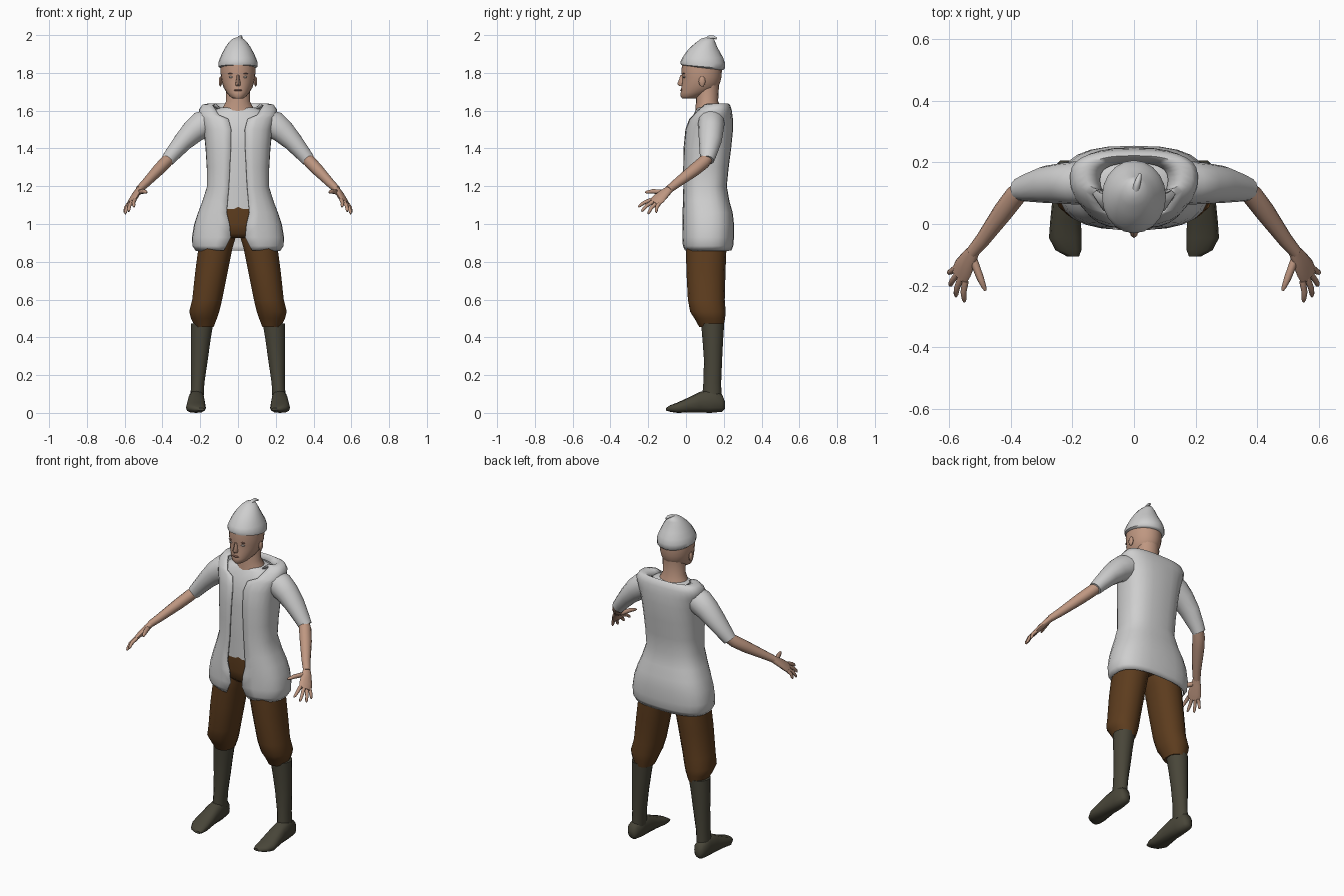
import bpy, bmesh, math
from mathutils import Vector


def material(name, rgb):
    m = bpy.data.materials.new(name)
    m.diffuse_color = (*rgb, 1)
    return m


CLOTH = material("pale grey cloth", (0.62, 0.62, 0.62))
SKIN = material("skin", (0.52, 0.31, 0.22))
BROWN = material("brown trousers", (0.11, 0.046, 0.013))
BOOT = material("dark olive leather", (0.066, 0.061, 0.041))
LIP = material("lip and brow tone", (0.27, 0.13, 0.095))
EYE = material("eye grey", (0.36, 0.31, 0.28))


def loft(name, rings, mat, closed=True, mirror=False, thick=0, angle=50):
    """Skin a list of equal-length point rings."""
    bm = bmesh.new()
    vs = [[bm.verts.new(p) for p in r] for r in rings]
    n = len(rings[0])
    for a, b in zip(vs, vs[1:]):
        for i in range(n if closed else n - 1):
            j = (i + 1) % n
            bm.faces.new((a[i], a[j], b[j], b[i]))
    if closed:
        bm.faces.new(vs[0])
        bm.faces.new(vs[-1])
    bmesh.ops.recalc_face_normals(bm, faces=bm.faces)
    me = bpy.data.meshes.new(name)
    bm.to_mesh(me)
    bm.free()
    me.materials.append(mat)
    me.shade_smooth()
    me.set_sharp_from_angle(angle=math.radians(angle))
    ob = bpy.data.objects.new(name, me)
    bpy.context.collection.objects.link(ob)
    if mirror:
        ob.modifiers.new("mirror", 'MIRROR').use_clip = True
    if thick:
        s = ob.modifiers.new("thickness", 'SOLIDIFY')
        s.thickness, s.offset = thick, 0
    return ob


def spow(v, p):
    return math.copysign(abs(v) ** p, v)


def flat_ring(z, w, yf, yb, cx=0, n=18, p=1.0, tilt=0):
    """Horizontal ring from half width and front/back y; tilt lifts the front."""
    c, d = (yf + yb) / 2, (yb - yf) / 2
    out = []
    for i in range(n):
        a = math.tau * i / n
        k = spow(math.cos(a), p)
        out.append((cx + w * spow(math.sin(a), p), c - d * k, z + tilt * k))
    return out


def tube(name, path, mat, side=(0, 1, 0), n=12, mirror=True):
    """Limb along (point, radius along side, radius across)."""
    pts = [Vector(p) for p, _, _ in path]
    rings = []
    for i, (_, ru, rv) in enumerate(path):
        t = (pts[min(i + 1, len(pts) - 1)] - pts[max(i - 1, 0)]).normalized()
        u = Vector(side)
        u = (u - t * u.dot(t)).normalized()
        v = t.cross(u)
        rings.append([pts[i] + u * ru * math.cos(math.tau * k / n)
                      + v * rv * math.sin(math.tau * k / n) for k in range(n)])
    return loft(name, rings, mat, mirror=mirror)


def blob(name, c, r, mat, mirror=False):
    rings = []
    for k in (-.95, -.6, 0, .6, .95):
        s = math.sqrt(1 - k * k)
        rings.append(flat_ring(c[2] + k * r[2], r[0] * s, c[1] - r[1] * s,
                               c[1] + r[1] * s, cx=c[0], n=10))
    return loft(name, rings, mat, mirror=mirror)


# Vest: open-fronted half shell (z, front gap, half width, front y, back y)
vest = [(.86, .075, .222, -.004, .236), (.885, .06, .238, -.014, .246),
        (.93, .038, .24, -.016, .25), (1.0, .045, .228, -.016, .25),
        (1.06, .06, .208, -.016, .243), (1.12, .055, .185, -.014, .226),
        (1.2, .048, .16, -.012, .212), (1.3, .043, .162, -.012, .222),
        (1.4, .038, .168, -.01, .235), (1.5, .036, .178, .0, .245),
        (1.555, .05, .194, .02, .244), (1.575, .1, .201, .035, .242),
        (1.603, .118, .204, .06, .238), (1.628, .135, .187, .085, .23),
        (1.635, .12, .155, .095, .222), (1.612, .092, .112, .08, .2)]
P = 0.75
rings = []
for z, gap, w, yf, yb in vest:
    a0 = math.asin((gap / w) ** (1 / P))
    c, d = (yf + yb) / 2, (yb - yf) / 2
    ring = []
    for i in range(13):
        a = a0 + (math.pi - a0) * i / 12
        x = 0 if i == 12 else w * spow(math.sin(a), P)
        ring.append((x, c - d * spow(math.cos(a), P), z))
    rings.append(ring)
loft("vest", rings, CLOTH, closed=False, mirror=True, thick=.008, angle=60)

# Shirt body and short sleeves
shirt = [(1.08, .15, .0, .19), (1.2, .142, .0, .19), (1.4, .152, .0, .212),
         (1.5, .162, .01, .22), (1.56, .165, .03, .218), (1.6, .135, .05, .205),
         (1.617, .09, .06, .19)]
loft("shirt", [flat_ring(*r, p=.8) for r in shirt], CLOTH)
tube("sleeve", [((.12, .135, 1.56), .07, .06), ((.19, .133, 1.525), .07, .075),
                ((.235, .132, 1.492), .066, .066), ((.29, .128, 1.437), .06, .053),
                ((.345, .118, 1.372), .046, .042), ((.372, .112, 1.338), .037, .037)],
     CLOTH, n=14)

# Trousers: hips and baggy legs (z, half width, front y, back y, centre x)
hips = [(1.09, .145, .0, .19), (1.0, .175, -.002, .205), (.95, .17, .005, .21),
        (.925, .12, .03, .19)]
loft("trouser_hips", [flat_ring(*r, p=.85) for r in hips], BROWN)
leg = [(1.0, .09, .005, .2, .092), (.93, .098, .0, .212, .108),
       (.87, .092, .0, .214, .12), (.75, .088, .002, .209, .14),
       (.6, .081, .01, .205, .163), (.535, .081, .022, .21, .179),
       (.5, .07, .045, .207, .18), (.455, .05, .07, .198, .178)]
loft("trouser_leg", [flat_ring(*r, n=14, p=.9) for r in leg], BROWN, mirror=True)

# Boots: shaft, then foot lofted heel to toe
shaft = [(.472, .06, .08, .202, .19), (.38, .053, .088, .196, .198),
         (.28, .046, .095, .191, .205), (.16, .036, .092, .186, .213),
         (.08, .036, .085, .188, .217)]
loft("boot_shaft", [flat_ring(*r, n=14) for r in shaft], BOOT, mirror=True)
# (y, centre x, half width, bottom, top)
foot = [(.206, .222, .018, .022, .06), (.19, .222, .034, .006, .1),
        (.13, .22, .04, .0, .125), (.07, .221, .045, .002, .11),
        (.01, .222, .05, .002, .08), (-.045, .223, .053, .0, .055),
        (-.085, .213, .042, .006, .04), (-.105, .198, .02, .012, .026)]
rings = []
for y, cx, w, z0, z1 in foot:
    rings.append([(cx + w * spow(math.cos(math.tau * i / 12), .8), y,
                   (z0 + z1) / 2 + (z1 - z0) / 2 * spow(math.sin(math.tau * i / 12), .8))
                  for i in range(12)])
loft("boot_foot", rings, BOOT, mirror=True)

# Forearm, palm and fingers
tube("forearm", [((.352, .122, 1.36), .03, .03), ((.385, .092, 1.325), .035, .033),
                 ((.425, .04, 1.283), .034, .031), ((.49, -.05, 1.215), .025, .023),
                 ((.525, -.092, 1.182), .021, .019)], SKIN)
ACROSS = (.5, .82, -.25)
tube("palm", [((.518, -.083, 1.188), .02, .018), ((.535, -.11, 1.165), .03, .017),
              ((.555, -.145, 1.133), .039, .015), ((.568, -.17, 1.112), .036, .011)],
     SKIN, side=ACROSS)
digits = {"index_finger": ((.547, -.185, 1.128), (.55, -.252, 1.09)),
          "middle_finger": ((.562, -.175, 1.118), (.578, -.235, 1.066)),
          "ring_finger": ((.572, -.16, 1.108), (.597, -.2, 1.053)),
          "little_finger": ((.578, -.143, 1.108), (.601, -.158, 1.06)),
          "thumb": ((.522, -.115, 1.17), (.482, -.216, 1.167))}
for name, (base, tip) in digits.items():
    a, b = Vector(base), Vector(tip)
    bend = Vector((-.004, -.012, .004)) if name == "thumb" else Vector((.005, -.004, .004))
    f = 1.25 if name == "thumb" else 1
    tube(name, [(a, .011 * f, .011 * f), (a.lerp(b, .5) + bend, .0095 * f, .0095 * f),
                (a.lerp(b, .85) + bend * .4, .008, .008), (b, .004, .004)],
         SKIN, side=ACROSS, n=8)

# Neck and head
neck = [(1.56, .105, .045, .2), (1.61, .085, .05, .187), (1.65, .064, .053, .17),
        (1.74, .064, .055, .175)]
loft("neck", [flat_ring(*r) for r in neck], SKIN)
head = [(1.664, .026, -.02, .05), (1.675, .043, -.028, .08), (1.695, .06, -.028, .13),
        (1.72, .075, -.025, .168), (1.75, .085, -.022, .181), (1.775, .09, -.02, .187),
        (1.81, .093, -.025, .19), (1.86, .09, -.018, .188)]
loft("head", [flat_ring(*r, n=20) for r in head], SKIN)
nose = [(1.79, .008, -.029, .01), (1.765, .01, -.037, .01), (1.742, .015, -.046, .01),
        (1.731, .013, -.036, .01)]
loft("nose", [flat_ring(*r, n=8) for r in nose], SKIN)
blob("ear", (.093, .085, 1.755), (.009, .018, .028), SKIN, True)
blob("eye", (.036, -.008, 1.778), (.014, .008, .006), EYE, True)
blob("eyebrow", (.036, -.011, 1.796), (.02, .007, .003), LIP, True)
blob("lips", (0, -.021, 1.708), (.023, .01, .006), LIP)

# Soft pointed cap with a curled tip (z, half width, front y, back y, tilt)
cap = [(1.826, .094, -.012, .196, .012), (1.833, .104, -.027, .206, .01),
       (1.855, .104, -.03, .207, .004), (1.88, .095, -.019, .197, 0),
       (1.91, .081, .0, .18, 0), (1.94, .064, .028, .164, 0),
       (1.965, .046, .058, .154, 0), (1.982, .026, .082, .147, 0),
       (1.988, .008, .105, .13, 0)]
loft("cap", [flat_ring(z, w, f, b, n=20, tilt=t) for z, w, f, b, t in cap], CLOTH)
tube("cap_tip", [((.003, .105, 1.97), .016, .016), ((.009, .125, 1.987), .011, .011),
                 ((.015, .145, 1.99), .009, .009), ((.02, .162, 1.982), .005, .005)],
     CLOTH, side=(1, 0, 0), n=8, mirror=False)
